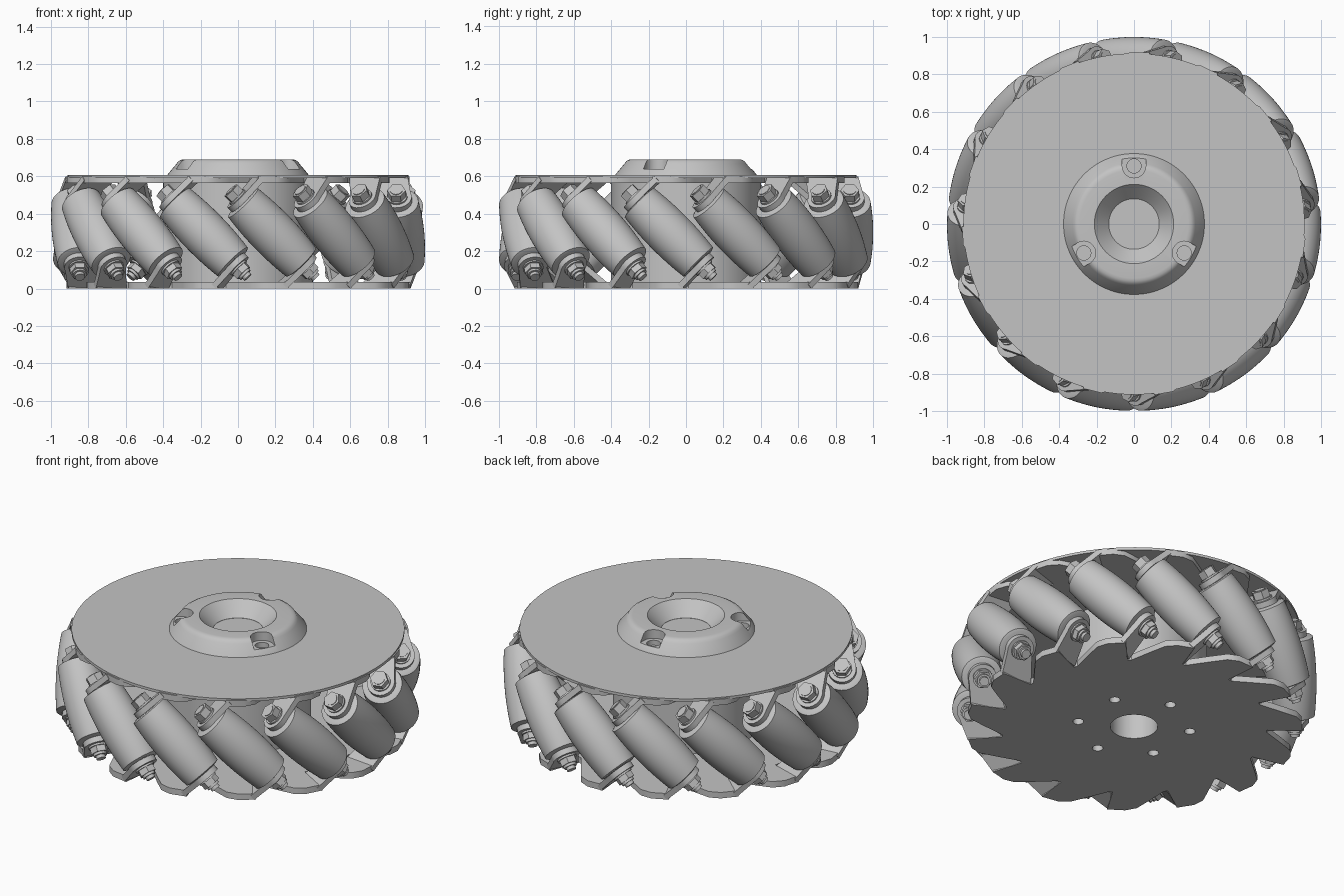
import bpy, bmesh
from math import pi, sin, cos, radians, sqrt
from mathutils import Matrix, Vector

if "Cube" in bpy.data.objects:
    bpy.data.objects.remove(bpy.data.objects["Cube"])

COUNT = 15            # rollers around the wheel
RC = 0.875            # radius of the roller axes
MID = 0.3             # height of the roller centres
STEP = 2 * pi / COUNT
FIRST = radians(282)

grey = bpy.data.materials.new("light_grey")
grey.use_nodes = True
colour = (0.55, 0.55, 0.55, 1)
grey.diffuse_color = colour
grey.node_tree.nodes["Principled BSDF"].inputs["Base Color"].default_value = colour


def shade(mesh):
    for p in mesh.polygons:
        p.use_smooth = True
    mesh.set_sharp_from_angle(angle=radians(30))


def finish(name, bm, matrix=Matrix()):
    """Turn a bmesh into a shaded object."""
    bmesh.ops.transform(bm, matrix=matrix, verts=bm.verts)
    bmesh.ops.recalc_face_normals(bm, faces=bm.faces)
    mesh = bpy.data.meshes.new(name)
    bm.to_mesh(mesh)
    bm.free()
    mesh.materials.append(grey)
    shade(mesh)
    obj = bpy.data.objects.new(name, mesh)
    bpy.context.collection.objects.link(obj)
    return obj


def lathe(bm, profile, closed=False, steps=48):
    """Revolve (radius, height) points around z."""
    verts = [bm.verts.new((r, 0, z)) for r, z in profile]
    pairs = list(zip(verts, verts[1:] + verts[:1]))
    edges = [bm.edges.new(p) for p in (pairs if closed else pairs[:-1])]
    bmesh.ops.spin(bm, geom=verts + edges, axis=(0, 0, 1), cent=(0, 0, 0),
                   angle=2 * pi, steps=steps, use_duplicate=False)
    bmesh.ops.remove_doubles(bm, verts=bm.verts, dist=0.0002)


def prism(bm, outline, low, high):
    """Extrude a flat outline between two heights."""
    face = bm.faces.new([bm.verts.new((x, y, low)) for x, y in outline])
    new = bmesh.ops.extrude_face_region(bm, geom=[face])["geom"]
    bmesh.ops.translate(bm, vec=(0, 0, high - low),
                        verts=[v for v in new if isinstance(v, bmesh.types.BMVert)])


def ngon(r, n, x=0, y=0):
    return [(x + r * cos(2 * pi * i / n), y + r * sin(2 * pi * i / n)) for i in range(n)]


def cut(obj, cutter):
    mod = obj.modifiers.new("cut", "BOOLEAN")
    mod.operation, mod.solver, mod.object = "DIFFERENCE", "EXACT", cutter
    bpy.context.view_layer.objects.active = obj
    bpy.ops.object.modifier_apply(modifier=mod.name)
    shade(obj.data)


def ring(obj):
    """Repeat a part around the wheel."""
    for i in range(COUNT):
        o = obj if i == 0 else obj.copy()
        if i:
            bpy.context.collection.objects.link(o)
        o.rotation_euler.z = FIRST + i * STEP


# Roller frame: local x radial, local z along the tilted axle
k = 1 / sqrt(2)
frame = Matrix(((1, 0, 0, RC), (0, k, k, 0), (0, k, -k, MID), (0, 0, 0, 1)))
flip = Matrix.Translation((0, 0, 2 * MID)) @ Matrix.Rotation(pi, 4, "X")

# Barrel rollers, bulging so the wheel stays round
HALF = 0.23
bm = bmesh.new()
profile = [(0, -HALF), (0.094, -HALF)]
for i in range(13):
    s = (i / 6 - 1) * (HALF - 0.006)
    profile.append((1 - sqrt(RC ** 2 + s ** 2 / 2), s))
profile += [(0.094, HALF), (0, HALF)]
lathe(bm, profile)
ring(finish("roller", bm, frame))

# Axle bolts with hex head, washers and lock nut
bm = bmesh.new()
prism(bm, ngon(0.026, 20), -0.3, 0.34)
prism(bm, ngon(0.05, 6), -0.318, -0.272)
prism(bm, ngon(0.034, 20), -0.322, -0.317)
prism(bm, ngon(0.055, 24), -0.274, -0.262)
prism(bm, ngon(0.055, 24), 0.262, 0.274)
prism(bm, ngon(0.05, 6), 0.272, 0.308)
prism(bm, ngon(0.037, 20), 0.307, 0.322)
ring(finish("axle_bolt", bm, frame))

# Bent tabs holding both ends of each axle
arc = [(0.078 * cos(a), 0.078 * sin(a)) for a in [radians(-25 + 15 * i) for i in range(15)]]
tab = [(-0.145, -0.16), (0.045, -0.16)] + arc
for name, turn in (("lower_tab", Matrix()), ("upper_tab", flip)):
    bm = bmesh.new()
    prism(bm, tab, 0.232, 0.264)
    ring(finish(name, bm, turn @ frame))

# Saw-edged side plates
outline = []
for i in range(COUNT):
    for deg, r in ((5.2, 0.92), (5.2, 0.73), (7, 0.73), (15, 0.83), (19, 0.895), (23, 0.92)):
        a = radians(deg) + i * STEP
        outline.append((r * cos(a), r * sin(a)))
plates = []
for name, turn in (("lower_plate", Matrix()), ("upper_plate", flip)):
    bm = bmesh.new()
    prism(bm, outline, 0, 0.036)
    plate = finish(name, bm, Matrix.Rotation(FIRST, 4, "Z") @ turn)
    plates.append(plate)

# Hub drum between the plates
bm = bmesh.new()
prism(bm, ngon(0.4, 96), 0.03, 0.57)
hub = finish("hub_drum", bm)

# Thin cover disc
bm = bmesh.new()
prism(bm, ngon(0.912, 128), 0.592, 0.608)
finish("cover_disc", bm)

# Centre bore and six screw holes
bm = bmesh.new()
prism(bm, ngon(0.13, 48), -0.1, 0.65)
for i in range(6):
    a = radians(30 + 60 * i)
    prism(bm, ngon(0.03, 20, 0.31 * cos(a), 0.31 * sin(a)), -0.1, 0.3)
bore = finish("bore_cutter", bm)
bore.hide_render = True
for part in plates + [hub]:
    cut(part, bore)

# Raised boss with a conical recess
bm = bmesh.new()
lathe(bm, [(0.378, 0.605), (0.375, 0.612), (0.328, 0.668), (0.32, 0.68), (0.305, 0.688),
           (0.29, 0.69), (0.212, 0.69), (0.135, 0.609), (0.135, 0.605)], True, 96)
boss = finish("boss", bm)

# Three open screw pockets in the boss
bm = bmesh.new()
pocket = [(0.31 + 0.063 * cos(a), 0.063 * sin(a))
          for a in [radians(90 + 10 * i) for i in range(19)]]
pocket += [(0.45, -0.063), (0.45, 0.063)]
for i in range(3):
    start = len(bm.verts)
    prism(bm, pocket, 0.638, 0.75)
    bm.verts.ensure_lookup_table()
    bmesh.ops.rotate(bm, verts=bm.verts[start:], cent=(0, 0, 0),
                     matrix=Matrix.Rotation(radians(90 + 120 * i), 3, "Z"))
pockets = finish("pocket_cutter", bm)
cut(boss, pockets)

# Screw holes in the pocket floors
bm = bmesh.new()
for i in range(3):
    a = radians(90 + 120 * i)
    prism(bm, ngon(0.038, 24, 0.31 * cos(a), 0.31 * sin(a)), 0.59, 0.66)
holes = finish("screw_hole_cutter", bm)
cut(boss, holes)
for helper in (bore, pockets, holes):
    bpy.data.objects.remove(helper)
